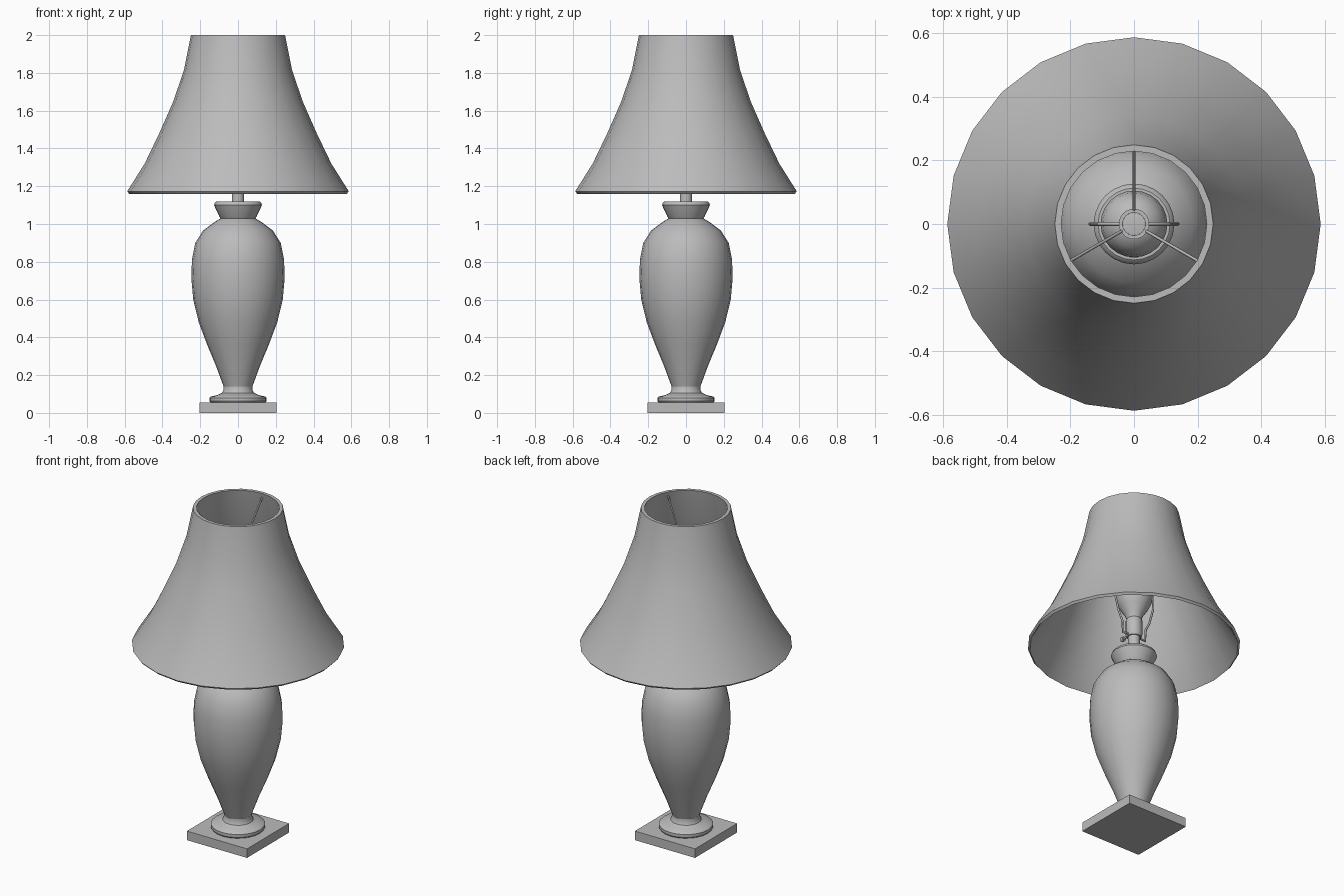
import bpy, bmesh, math
from mathutils import Vector

if "Cube" in bpy.data.objects:
    bpy.data.objects.remove(bpy.data.objects["Cube"])

grey = bpy.data.materials.new("warm_grey")
grey.diffuse_color = (0.5, 0.5, 0.5, 1)
grey.use_nodes = True
grey.node_tree.nodes["Principled BSDF"].inputs["Base Color"].default_value = grey.diffuse_color


def finish(obj, angle=35):
    obj.data.materials.append(grey)
    bpy.ops.object.select_all(action='DESELECT')
    obj.select_set(True)
    bpy.context.view_layer.objects.active = obj
    bpy.ops.object.shade_smooth_by_angle(angle=math.radians(angle))
    return obj


def lathe(name, profile, sides=24, closed=False, angle=35):
    """Revolve (radius, height) points, listed bottom to top on the outside."""
    bm = bmesh.new()
    rings = []
    for r, z in profile:
        if r == 0:
            rings.append([bm.verts.new((0, 0, z))] * sides)
        else:
            rings.append([bm.verts.new((r * math.cos(2 * math.pi * i / sides),
                                        r * math.sin(2 * math.pi * i / sides), z))
                          for i in range(sides)])
    pairs = list(zip(rings, rings[1:]))
    if closed:
        pairs.append((rings[-1], rings[0]))
    for low, high in pairs:
        for i in range(sides):
            j = (i + 1) % sides
            quad = [low[i], low[j], high[j], high[i]]
            bm.faces.new(list(dict.fromkeys(quad)))
    bmesh.ops.recalc_face_normals(bm, faces=bm.faces)
    mesh = bpy.data.meshes.new(name)
    bm.to_mesh(mesh)
    bm.free()
    obj = bpy.data.objects.new(name, mesh)
    bpy.context.collection.objects.link(obj)
    return finish(obj, angle)


def rod(name, a, b, radius):
    a, b = Vector(a), Vector(b)
    bpy.ops.mesh.primitive_cylinder_add(vertices=8, radius=radius,
                                        depth=(b - a).length, location=(a + b) / 2)
    obj = bpy.context.object
    obj.name = name
    obj.rotation_euler = (b - a).to_track_quat('Z', 'Y').to_euler()
    return finish(obj, 50)


# Square plinth
bpy.ops.mesh.primitive_cube_add(size=1, location=(0, 0, 0.0275))
plinth = bpy.context.object
plinth.name = "plinth"
plinth.scale = (0.405, 0.405, 0.055)
finish(plinth)

# Turned foot
lathe("foot", [(0, 0.055), (0.145, 0.055), (0.15, 0.062), (0.15, 0.08), (0.143, 0.087),
               (0.11, 0.094), (0.085, 0.106), (0.077, 0.122), (0.077, 0.14), (0, 0.14)])

# Vase body with a flared collar
lathe("vase", [(0, 0.135), (0.074, 0.135), (0.08, 0.15), (0.117, 0.25), (0.163, 0.36),
               (0.208, 0.48), (0.237, 0.6), (0.247, 0.71), (0.244, 0.81), (0.226, 0.9),
               (0.185, 0.965), (0.125, 1.01), (0.092, 1.03)])
lathe("collar", [(0.092, 1.03), (0.098, 1.038), (0.127, 1.10), (0.122, 1.113),
                 (0.113, 1.12), (0, 1.12)])

# Stem, socket and light bulb
lathe("stem", [(0, 1.11), (0.033, 1.11), (0.033, 1.23), (0, 1.23)], 16)
lathe("socket", [(0, 1.22), (0.04, 1.22), (0.046, 1.235), (0.046, 1.325), (0.04, 1.335),
                 (0, 1.335)], 16)
lathe("bulb", [(0, 1.33), (0.04, 1.33), (0.05, 1.36), (0.08, 1.405), (0.1, 1.45),
               (0.105, 1.49), (0.098, 1.53), (0.075, 1.568), (0.04, 1.59), (0, 1.597)])
rod("switch_stem", (0, 0, 1.25), (0, -0.09, 1.25), 0.006)
rod("switch_knob", (0, -0.085, 1.25), (0, -0.105, 1.25), 0.014)

# Wire harp around the bulb
half = [(0.04, 1.23), (0.08, 1.225), (0.085, 1.3), (0.11, 1.35), (0.138, 1.45),
        (0.138, 1.55), (0.11, 1.67), (0.06, 1.73)]
path = half + [(0, 1.74)] + [(-x, z) for x, z in reversed(half)]
curve = bpy.data.curves.new("harp", 'CURVE')
curve.dimensions = '3D'
curve.bevel_depth = 0.006
curve.bevel_resolution = 1
spline = curve.splines.new('POLY')
spline.points.add(len(path) - 1)
for point, (x, z) in zip(spline.points, path):
    point.co = (x, 0, z, 1)
harp = bpy.data.objects.new("harp", curve)
bpy.context.collection.objects.link(harp)
curve.materials.append(grey)

# Hub ring, finial and three sloping spokes that carry the shade
lathe("hub_ring", [(0.036, 1.738), (0.048, 1.738), (0.048, 1.752), (0.036, 1.752)],
      closed=True)
lathe("finial", [(0, 1.73), (0.036, 1.735), (0.036, 1.745), (0, 1.75)], 16)
for deg in (90, 210, 330):
    c, s = math.cos(math.radians(deg)), math.sin(math.radians(deg))
    rod("spoke", (0.042 * c, 0.042 * s, 1.745), (0.233 * c, 0.233 * s, 1.975), 0.005)

# Hollow bell shade with a thin wall
outer = [(0.576, 1.16), (0.587, 1.172), (0.494, 1.32), (0.417, 1.48),
         (0.342, 1.65), (0.285, 1.82), (0.249, 2.0)]
inner = [(r - 0.02, z) for r, z in reversed(outer[2:])] + [(0.566, 1.172)]
lathe("shade", outer + inner, closed=True)
